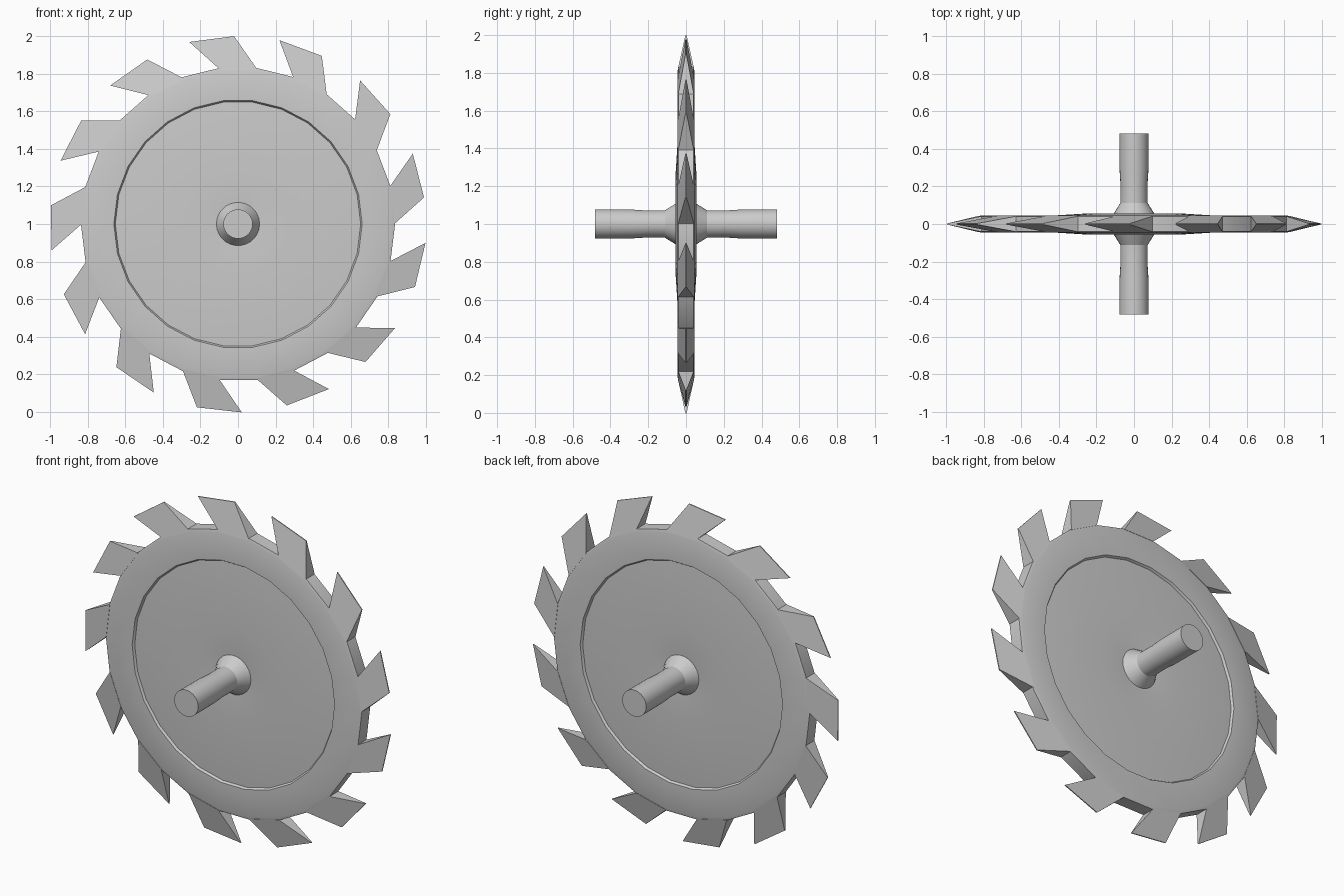
import bpy, bmesh
from math import pi, cos, sin, radians

if "Cube" in bpy.data.objects:
    bpy.data.objects.remove(bpy.data.objects["Cube"])

N_TEETH = 13
N_SEG = N_TEETH * 2          # one rim facet per tooth, one per gap
CENTRE_Z = 1.0


def polar(r, angle, y):
    return (r * cos(angle), y, CENTRE_Z + r * sin(angle))


def make_object(name, bm, smooth_angle=None):
    bmesh.ops.recalc_face_normals(bm, faces=bm.faces)
    mesh = bpy.data.meshes.new(name)
    bm.to_mesh(mesh)
    bm.free()
    obj = bpy.data.objects.new(name, mesh)
    bpy.context.collection.objects.link(obj)
    if smooth_angle:
        bpy.ops.object.select_all(action='DESELECT')
        obj.select_set(True)
        bpy.context.view_layer.objects.active = obj
        bpy.ops.object.shade_smooth_by_angle(angle=radians(smooth_angle))
    return obj


def lathe(name, half_profile, smooth_angle):
    """Revolve (radius, y) points, mirrored front to back, about the y axis."""
    profile = [(r, -y) for r, y in half_profile] + list(reversed(half_profile))
    bm = bmesh.new()
    rings = [[bm.verts.new(polar(r, pi / 2 + (i + 0.5) * 2 * pi / N_SEG, y))
              for i in range(N_SEG)] for r, y in profile]
    for a, b in zip(rings, rings[1:]):
        for i in range(N_SEG):
            j = (i + 1) % N_SEG
            bm.faces.new((a[i], a[j], b[j], b[i]))
    bm.faces.new(rings[0])
    bm.faces.new(rings[-1])
    return make_object(name, bm, smooth_angle)


# Disc with raised rim, shallow dome and dished centre
lathe("blade_disc", [(0.06, 0.042), (0.115, 0.044), (0.27, 0.055),
                     (0.653, 0.031), (0.661, 0.044), (0.82, 0.044),
                     (0.836, 0.039)], 25)

# Axle with flared collars and slightly thicker ends
lathe("axle", [(0.078, 0.483), (0.077, 0.29), (0.072, 0.21), (0.073, 0.112),
               (0.115, 0.044)], 30)

# Slanted teeth, each tapering to a thin outer edge
bm = bmesh.new()
half_base = pi / N_SEG * 1.0
for k in range(N_TEETH):
    mid = pi / 2 - k * 2 * pi / N_TEETH
    corners = [(0.832, mid + half_base, 0.042), (0.832, mid - half_base, 0.042),
               (1.0, mid + radians(1.2), 0.003), (1.003, mid + radians(15), 0.003)]
    front = [bm.verts.new(polar(r, a, -y)) for r, a, y in corners]
    back = [bm.verts.new(polar(r, a, y)) for r, a, y in corners]
    bm.faces.new(front)
    bm.faces.new(back)
    for i in range(4):
        j = (i + 1) % 4
        bm.faces.new((front[i], front[j], back[j], back[i]))
make_object("teeth", bm)
